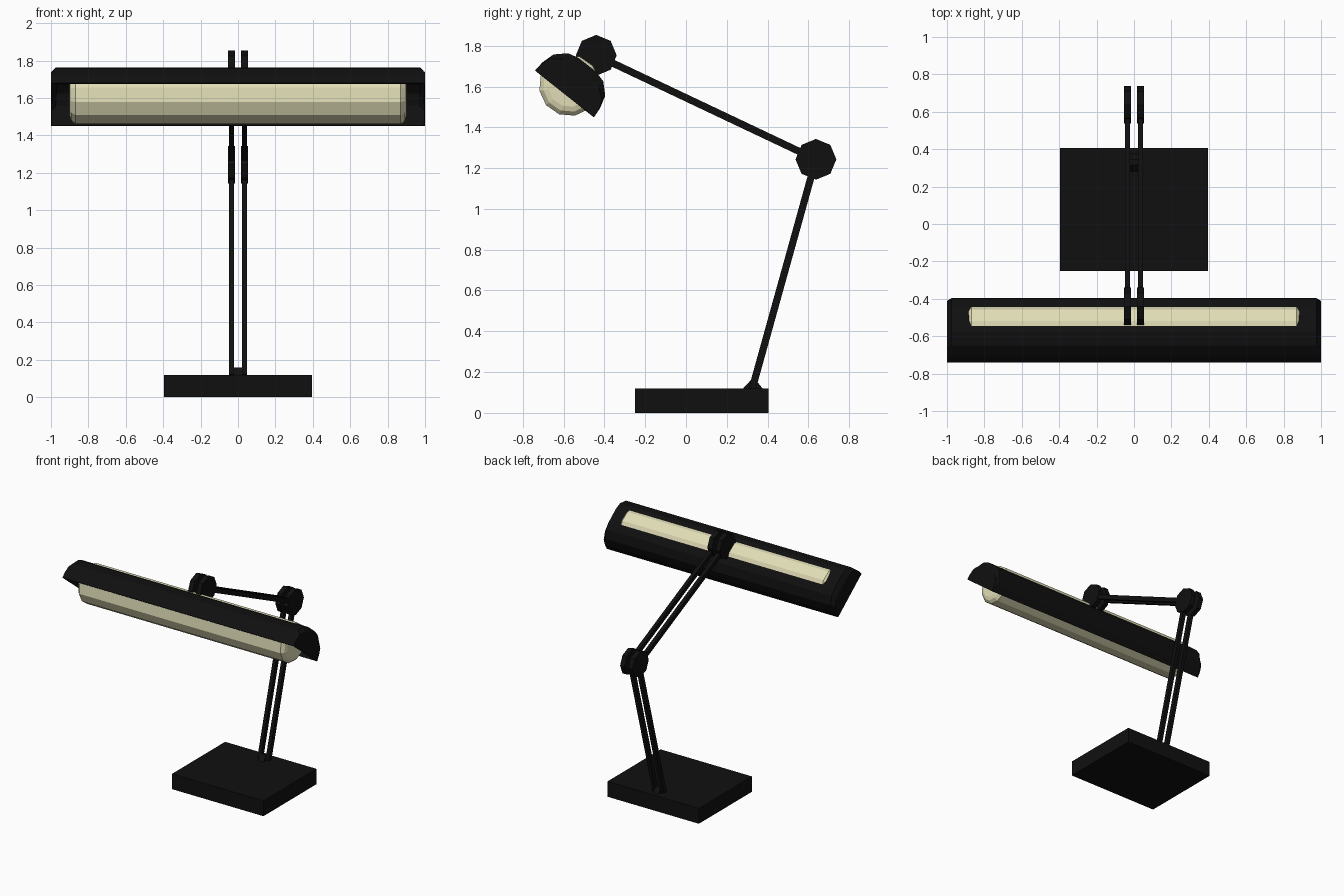
import bpy, bmesh, math
from mathutils import Vector

if "Cube" in bpy.data.objects:
    bpy.data.objects.remove(bpy.data.objects["Cube"])


def material(name, rgb):
    m = bpy.data.materials.new(name)
    m.diffuse_color = (*rgb, 1)
    m.use_nodes = True
    m.node_tree.nodes["Principled BSDF"].inputs["Base Color"].default_value = m.diffuse_color
    return m


BLACK = material("black_metal", (0.005, 0.005, 0.005))
CREAM = material("cream_glass", (0.75, 0.72, 0.47))


def loft(name, rings, mat, cap=True, closed=True):
    """Join equal-length rings of points into a skin, optionally capped."""
    bm = bmesh.new()
    vs = [[bm.verts.new(p) for p in r] for r in rings]
    n = len(vs[0])
    for a, b in zip(vs, vs[1:]):
        for i in range(n if closed else n - 1):
            j = (i + 1) % n
            bm.faces.new((a[i], a[j], b[j], b[i]))
    if cap:
        bm.faces.new(vs[0])
        bm.faces.new(vs[-1])
    bmesh.ops.recalc_face_normals(bm, faces=bm.faces)
    me = bpy.data.meshes.new(name)
    bm.to_mesh(me)
    bm.free()
    me.materials.append(mat)
    ob = bpy.data.objects.new(name, me)
    bpy.context.collection.objects.link(ob)
    return ob


def prism(name, yz, x0, x1, mat=BLACK):
    """Extrude a side-view outline along x."""
    return loft(name, [[(x, y, z) for y, z in yz] for x in (x0, x1)], mat)


def circle(c, r, n, turn=0):
    return [(c[0] + r * math.cos(turn + math.tau * i / n),
             c[1] + r * math.sin(turn + math.tau * i / n)) for i in range(n)]


def bar(a, b, w):
    """Side-view outline of a straight bar."""
    a, b = Vector(a), Vector(b)
    d = (b - a).normalized() * w / 2
    s = Vector((-d.y, d.x))
    return [tuple(p) for p in (a - s, a + s, b + s, b - s)]


# Base slab and the foot that holds the rods
prism("base", [(-0.25, 0), (0.405, 0), (0.405, 0.12), (-0.25, 0.12)], -0.395, 0.395)
prism("rod_foot", [(0.28, 0.11), (0.375, 0.11), (0.375, 0.12), (0.345, 0.158),
                   (0.315, 0.158), (0.28, 0.12)], -0.024, 0.024)

# Paired rods and octagonal joint discs
FOOT, ELBOW, HEAD = (0.325, 0.12), (0.637, 1.243), (-0.44, 1.753)
for side, s in (("left", -1), ("right", 1)):
    x = s * 0.035
    prism("lower_rod_" + side, bar(FOOT, ELBOW, 0.035), x - 0.014, x + 0.014)
    prism("upper_rod_" + side, bar(ELBOW, HEAD, 0.035), x - 0.014, x + 0.014)
    for joint, c in (("elbow", ELBOW), ("head", HEAD)):
        prism(joint + "_disc_" + side, circle(c, 0.1, 8), x - 0.019, x + 0.019)

# Tilted trough shade: t runs along the rim, n towards the crown
T, N = Vector((0.783, -0.622)), Vector((0.622, 0.783))
RIM = Vector((-0.596, 1.564))
half = [(0.185, 0), (0.18, 0.055), (0.162, 0.118), (0.11, 0.167), (0.055, 0.181)]
profile = [(-t, n) for t, n in half] + half[::-1]


def shade_ring(x, k):
    pts = [RIM + T * t + N * n * k for t, n in profile]
    return [(x, p.x, p.y) for p in pts]


shade = loft("shade", [shade_ring(-1, 0.78), shade_ring(-0.975, 1),
                       shade_ring(0.975, 1), shade_ring(1, 0.78)], BLACK, closed=False)
mod = shade.modifiers.new("thickness", 'SOLIDIFY')
mod.thickness = 0.008
mod.offset = -1

# Faceted tube with rounded ends
steps = [(0.9, 0.105), (0.892, 0.13), (0.87, 0.15)]
stations = [(-x, r) for x, r in steps] + steps[::-1]
loft("light_tube", [[(x, y, z) for y, z in circle((-0.571, 1.605), r, 12, math.radians(10))]
                    for x, r in stations], CREAM)
